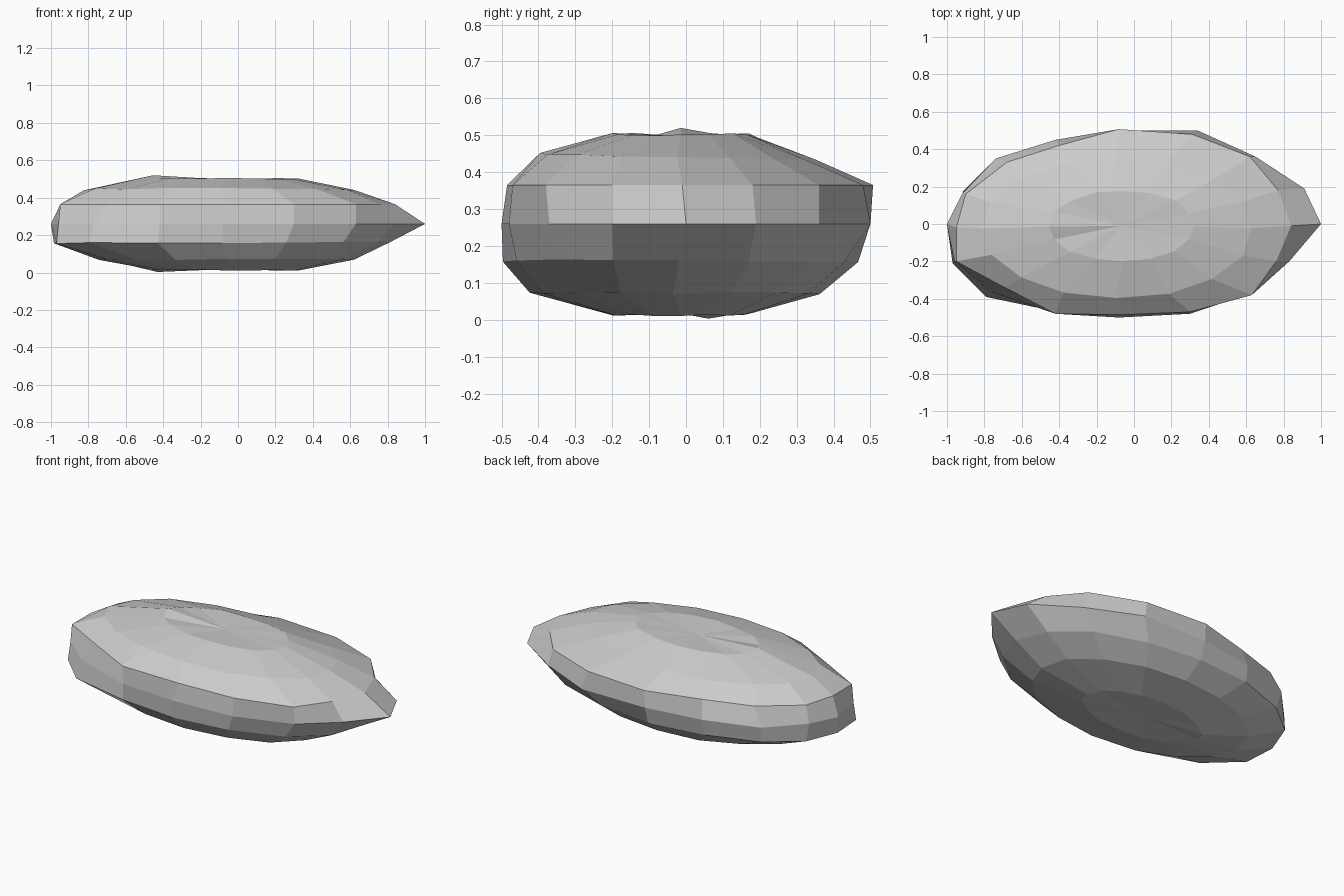
import bpy, bmesh, math, random

if "Cube" in bpy.data.objects:
    bpy.data.objects.remove(bpy.data.objects["Cube"])

random.seed(4)
SEG = 16

# Outline at the widest level, counter-clockwise from the pointed tip
outline = [(1.0, 0.0), (0.91, 0.19), (0.65, 0.36), (0.34, 0.50),
           (-0.08, 0.50), (-0.42, 0.45), (-0.74, 0.35), (-0.92, 0.16),
           (-1.0, 0.0), (-0.96, -0.20), (-0.77, -0.36), (-0.42, -0.48),
           (-0.08, -0.50), (0.30, -0.48), (0.63, -0.37), (0.83, -0.20)]

# Upper shoulder outline, irregular and steep along the front
shoulder = [(0.84, -0.01), (0.77, 0.18), (0.62, 0.36), (0.31, 0.48),
            (-0.08, 0.507), (-0.40, 0.42), (-0.68, 0.33), (-0.90, 0.16),
            (-0.95, -0.02), (-0.95, -0.20), (-0.69, -0.34), (-0.42, -0.48),
            (-0.05, -0.485), (0.30, -0.47), (0.63, -0.38), (0.76, -0.20)]


def ring(bm, points, z):
    return [bm.verts.new((x, y, z)) for x, y in points]


def oval(bm, x0, x1, y0, y1, z, tilt=0.0):
    """Slightly uneven oval ring; tilt changes the height from front to back."""
    verts = []
    for i in range(SEG):
        a = 2 * math.pi * i / SEG
        verts.append(bm.verts.new((
            (x0 + x1) / 2 + (x1 - x0) / 2 * math.cos(a) + random.uniform(-0.008, 0.008),
            (y0 + y1) / 2 + (y1 - y0) / 2 * math.sin(a) + random.uniform(-0.005, 0.005),
            z + tilt * math.sin(a) + random.uniform(-0.004, 0.004))))
    return verts


# Flat pebble: rings joined by quads, closed by fans at both poles
bm = bmesh.new()
rings = [oval(bm, -0.46, 0.33, -0.20, 0.18, 0.503),
         oval(bm, -0.82, 0.63, -0.40, 0.35, 0.443, -0.008),
         ring(bm, shoulder, 0.365),
         ring(bm, outline, 0.26),
         oval(bm, -0.98, 0.82, -0.50, 0.47, 0.160),
         oval(bm, -0.75, 0.62, -0.42, 0.36, 0.071),
         oval(bm, -0.46, 0.32, -0.20, 0.17, 0.014)]
rings[0][8].co.z = 0.52
rings[-1][7].co.z = 0.003
rings[4][9].co = (-0.97, -0.21, 0.155)
rings[4][10].co = (-0.79, -0.39, 0.16)
top = bm.verts.new((-0.07, -0.01, 0.497))
bottom = bm.verts.new((-0.07, -0.01, 0.018))
for i in range(SEG):
    j = (i + 1) % SEG
    bm.faces.new((top, rings[0][i], rings[0][j]))
    bm.faces.new((bottom, rings[-1][j], rings[-1][i]))
    for up, low in zip(rings, rings[1:]):
        bm.faces.new((up[i], low[i], low[j], up[j]))
bmesh.ops.recalc_face_normals(bm, faces=bm.faces)

mesh = bpy.data.meshes.new("flat_stone")
bm.to_mesh(mesh)
bm.free()
bpy.context.collection.objects.link(bpy.data.objects.new("flat_stone", mesh))
